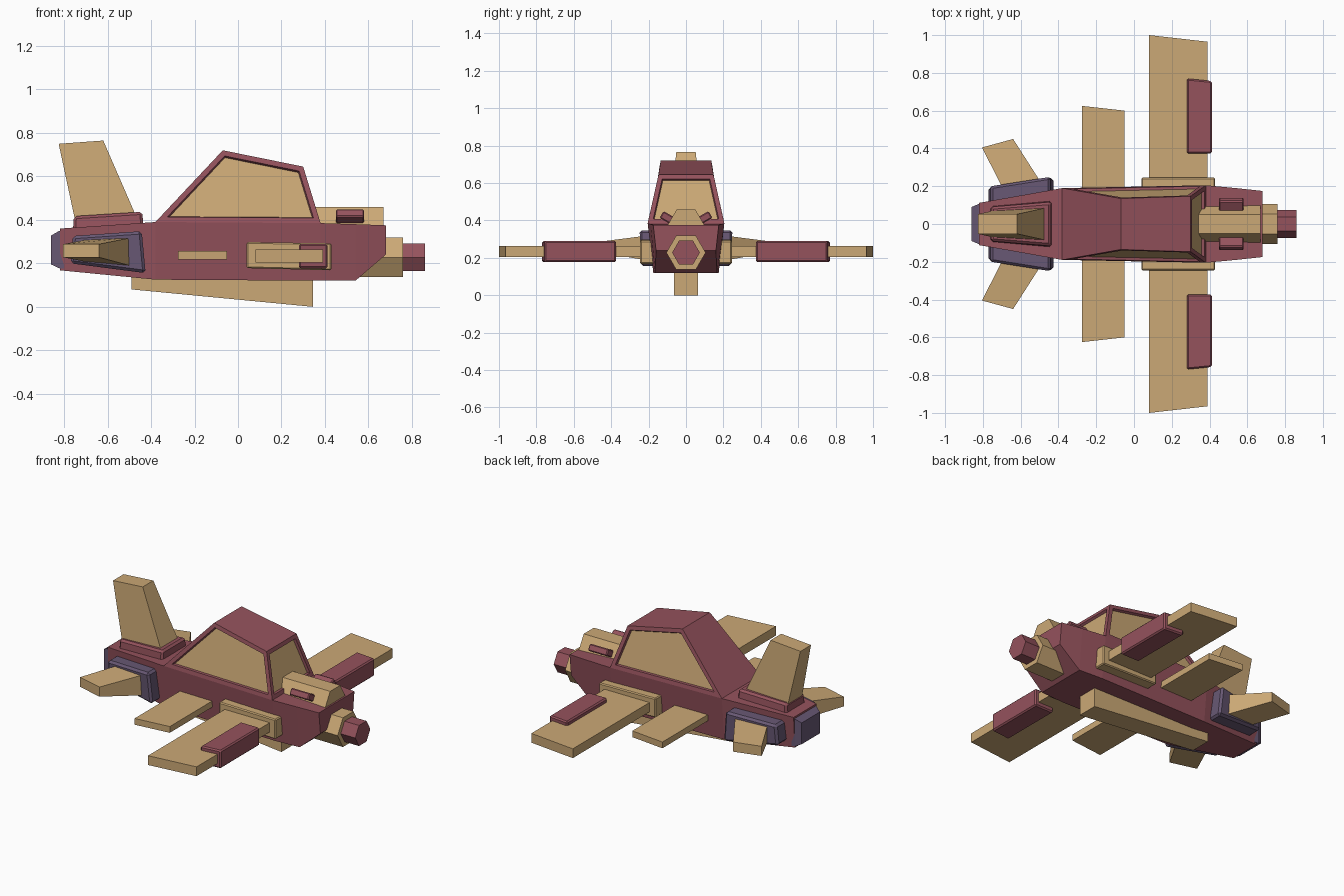
import bpy, bmesh, math
from mathutils import Vector

if "Cube" in bpy.data.objects:
    bpy.data.objects.remove(bpy.data.objects["Cube"])


def material(name, rgb):
    m = bpy.data.materials.new(name)
    m.diffuse_color = (*rgb, 1)
    m.use_nodes = True
    m.node_tree.nodes["Principled BSDF"].inputs["Base Color"].default_value = m.diffuse_color
    return m


MAROON = material("maroon paint", (0.30, 0.085, 0.108))
TAN = material("tan paint", (0.60, 0.395, 0.18))
PURPLE = material("dull purple", (0.138, 0.098, 0.175))


def loft(name, loops, mat, bevel=0, mirror=False):
    """Closed solid through matching loops of points."""
    bm = bmesh.new()
    rings = [[bm.verts.new(p) for p in loop] for loop in loops]
    n = len(rings[0])
    for a, b in zip(rings, rings[1:]):
        for i in range(n):
            j = (i + 1) % n
            bm.faces.new((a[i], a[j], b[j], b[i]))
    bm.faces.new(rings[0])
    bm.faces.new(rings[-1])
    bmesh.ops.recalc_face_normals(bm, faces=bm.faces[:])
    me = bpy.data.meshes.new(name)
    bm.to_mesh(me)
    bm.free()
    me.materials.append(mat)
    ob = bpy.data.objects.new(name, me)
    bpy.context.collection.objects.link(ob)
    if bevel:
        mod = ob.modifiers.new("bevel", "BEVEL")
        mod.width, mod.segments = bevel, 1
    if mirror:
        ob.modifiers.new("mirror", "MIRROR").use_axis = (False, True, False)
    return ob


def side_profile(pts, y):
    """Front-view outline at depth y (a number, or one value per point)."""
    ys = y if isinstance(y, (list, tuple)) else [y] * len(pts)
    return [(x, d, z) for (x, z), d in zip(pts, ys)]


def plan_slab(name, inner, outer, z0, z1, mat, bevel=0):
    """Flat mirrored slab; inner and outer are ((x, y), (x, y)) edges."""
    def ring(e):
        (xa, ya), (xb, yb) = e
        return [(xa, ya, z0), (xb, yb, z0), (xb, yb, z1), (xa, ya, z1)]
    return loft(name, [ring(inner), ring(outer)], mat, bevel, True)


def hex_bar(name, x0, x1, z, r0, r1, mat):
    def ring(x, r):
        return [(x, r * math.cos(math.radians(60 * k)), z + r * math.sin(math.radians(60 * k)))
                for k in range(6)]
    return loft(name, [ring(x0, r0), ring(x1, r1)], mat)


# Fuselage: x, half width and height at the top, then at the bottom
stations = [(-0.82, 0.112, 0.36, 0.10, 0.168), (-0.38, 0.19, 0.39, 0.165, 0.125),
            (0.38, 0.205, 0.385, 0.175, 0.12), (0.54, 0.19, 0.38, 0.165, 0.12),
            (0.68, 0.175, 0.375, 0.16, 0.24)]
loft("fuselage", [[(x, -wt, zt), (x, wt, zt), (x, wb, zb), (x, -wb, zb)]
                  for x, wt, zt, wb, zb in stations], MAROON)

# Cabin with sunken side windows and windscreen
cabin = loft("cabin", [
    [(-0.38, -0.19, 0.39), (0.38, -0.205, 0.385), (0.38, 0.205, 0.385), (-0.38, 0.19, 0.39)],
    [(-0.07, -0.135, 0.72), (0.30, -0.147, 0.645), (0.30, 0.147, 0.645), (-0.07, 0.135, 0.72)]], MAROON)
cabin.data.materials.append(TAN)
bm = bmesh.new()
bm.from_mesh(cabin.data)
bm.normal_update()
panes = [f for f in bm.faces if abs(f.normal.y) > 0.7 or f.normal.x > 0.7]
bmesh.ops.inset_individual(bm, faces=panes, thickness=0.024, depth=0, use_even_offset=True)
bmesh.ops.inset_individual(bm, faces=panes, thickness=0.005, depth=-0.014, use_even_offset=True)
for f in panes:
    f.material_index = 1
bm.to_mesh(cabin.data)
bm.free()

# Keel under the belly
keel = [(-0.49, 0.08), (0.345, 0.0), (0.345, 0.13), (-0.49, 0.15)]
loft("keel", [side_profile(keel, -0.065), side_profile(keel, 0.065)], TAN)

# Nose, hub and hood engine
hex_bar("nose", 0.50, 0.76, 0.228, 0.105, 0.105, TAN)
hex_bar("propeller_hub", 0.74, 0.86, 0.228, 0.074, 0.074, MAROON)
hex_bar("hood_engine", 0.34, 0.67, 0.372, 0.10, 0.10, TAN)

# Exhausts, standing out along the slanted engine sides
out, up = Vector((0, 0.866, 0.5)), Vector((0, -0.5, 0.866))


def exhaust_ring(x0, x1, d):
    c = Vector((0, 0.11, 0.42)) + out * d
    return [Vector((x, 0, 0)) + c + up * s for x, s in
            ((x0, -0.021), (x1, -0.021), (x1, 0.021), (x0, 0.021))]


loft("exhausts", [exhaust_ring(0.45, 0.58, -0.04), exhaust_ring(0.45, 0.58, 0.024)],
     MAROON, 0.006, True)

# Main wings, their roots and the wing pods
root = [(0.04, 0.178), (0.43, 0.168), (0.43, 0.292), (0.04, 0.298)]
loft("wing_roots", [side_profile(root, 0.15), side_profile(root, 0.245)], TAN, 0.006, True)
plan_slab("main_wings", ((0.08, 0.2), (0.39, 0.2)), ((0.08, 1.0), (0.39, 0.965)), 0.205, 0.263, TAN)
plan_slab("wing_pods", ((0.28, 0.373), (0.412, 0.373)), ((0.28, 0.77), (0.412, 0.757)),
          0.177, 0.289, MAROON, 0.008)

# Small wings behind
plan_slab("small_wings", ((-0.275, 0.15), (-0.05, 0.15)), ((-0.275, 0.625), (-0.05, 0.60)),
          0.218, 0.257, TAN)

# Tail fin and its mount
mount = [(-0.76, 0.34), (-0.435, 0.36), (-0.44, 0.437), (-0.755, 0.417)]
mw = (0.095, 0.125, 0.115, 0.09)
loft("fin_mount", [side_profile(mount, [-w for w in mw]), side_profile(mount, mw)], MAROON, 0.012)
fin = [(-0.75, 0.40), (-0.47, 0.42), (-0.62, 0.765), (-0.825, 0.75)]
fw = (0.07, 0.085, 0.052, 0.052)
loft("tail_fin", [side_profile(fin, [-w for w in fw]), side_profile(fin, fw)], TAN)

# Tailplanes and their mounts
pad = [(-0.77, 0.20), (-0.425, 0.155), (-0.443, 0.348), (-0.76, 0.326)]
loft("tailplane_mounts", [side_profile(pad, (0.09, 0.15, 0.15, 0.09)),
                          side_profile(pad, (0.195, 0.243, 0.25, 0.2))], PURPLE, 0.013, True)
loft("tailplanes", [
    [(-0.69, 0.18, 0.205), (-0.48, 0.2, 0.185), (-0.48, 0.2, 0.32), (-0.69, 0.18, 0.31)],
    [(-0.805, 0.405, 0.228), (-0.64, 0.45, 0.228), (-0.64, 0.45, 0.288), (-0.805, 0.405, 0.288)]],
    TAN, 0, True)

# Tail cap
loft("tail_cap", [
    [(-0.80, -0.105, 0.175), (-0.80, 0.105, 0.175), (-0.80, 0.105, 0.352), (-0.80, -0.105, 0.352)],
    [(-0.825, -0.105, 0.178), (-0.825, 0.105, 0.178), (-0.825, 0.105, 0.348), (-0.825, -0.105, 0.348)],
    [(-0.86, -0.09, 0.195), (-0.86, 0.09, 0.195), (-0.86, 0.09, 0.328), (-0.86, -0.09, 0.328)]], PURPLE)
